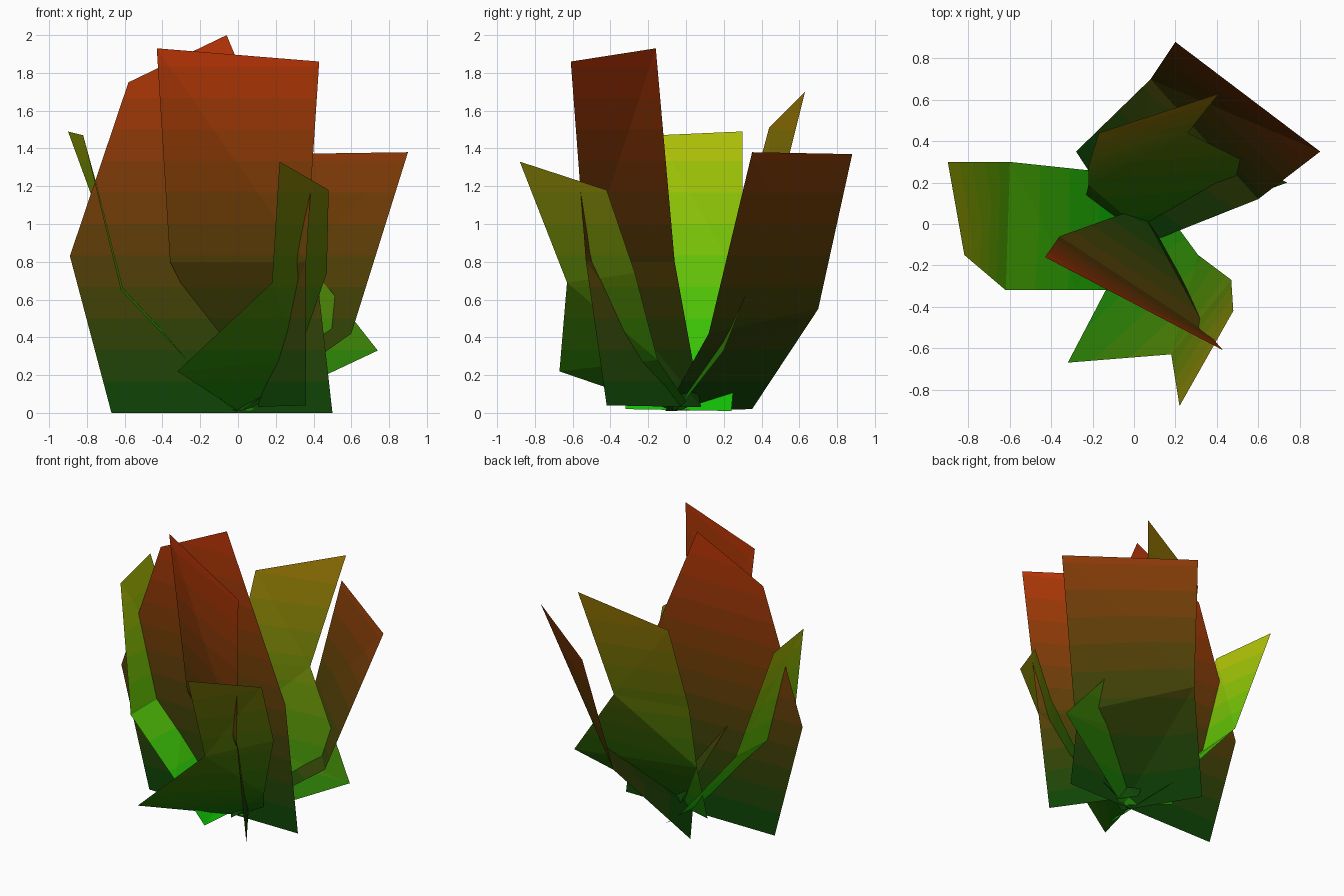
import bpy, bmesh

if "Cube" in bpy.data.objects:
    bpy.data.objects.remove(bpy.data.objects["Cube"])

BANDS = 12
TOP = 2.0


def palette(name, low, high):
    """One material per height band, blending from the base to the tip colour."""
    mats = []
    for i in range(BANDS):
        t = (i + 0.5) / BANDS
        m = bpy.data.materials.new(f"{name}_{i}")
        m.diffuse_color = [(a + (b - a) * t) ** 2.2 for a, b in zip(low, high)] + [1]
        m.use_nodes = True
        m.node_tree.nodes["Principled BSDF"].inputs["Base Color"].default_value = m.diffuse_color
        mats.append(m)
    return mats


red = palette("red_leaf", (0.06, 0.28, 0.06), (0.76, 0.22, 0.06))
gold = palette("gold_leaf", (0.10, 0.48, 0.05), (0.74, 0.48, 0.06))
lime = palette("lime_leaf", (0.06, 0.76, 0.06), (0.95, 0.76, 0.06))


def leaf(name, mats, rows):
    """Open strip through pairs of edge points, split into colour bands by height."""
    bm = bmesh.new()
    pairs = [[bm.verts.new(p) for p in row] for row in rows]
    for (a, b), (c, d) in zip(pairs, pairs[1:]):
        bm.faces.new((a, b, d, c))
    bmesh.ops.triangulate(bm, faces=bm.faces[:])
    for i in range(1, BANDS):
        bmesh.ops.bisect_plane(bm, geom=bm.verts[:] + bm.edges[:] + bm.faces[:],
                               plane_co=(0, 0, TOP * i / BANDS), plane_no=(0, 0, 1))
    for f in bm.faces:
        z = f.calc_center_median().z
        f.material_index = max(0, min(BANDS - 1, int(z / TOP * BANDS)))
    me = bpy.data.meshes.new(name)
    bm.to_mesh(me)
    bm.free()
    for m in mats:
        me.materials.append(m)
    ob = bpy.data.objects.new(name, me)
    bpy.context.collection.objects.link(ob)
    return ob


# Flat upright leaf across the middle
leaf("centre_leaf", red, [
    ((-0.67, -0.04, 0.0), (0.50, -0.04, 0.0)),
    ((-0.89, -0.04, 0.83), (0.40, -0.04, 0.89)),
    ((-0.58, -0.04, 1.75), (-0.06, -0.04, 2.0))])

# Tall red leaf leaning forward
leaf("front_red_leaf", red, [
    ((0.03, 0.08, 0.03), (0.36, -0.42, 0.04)),
    ((-0.36, -0.06, 0.80), (0.36, -0.53, 0.80)),
    ((-0.43, -0.16, 1.93), (0.43, -0.61, 1.86))])

# Red leaf leaning to the back right
leaf("back_red_leaf", red, [
    ((0.02, -0.11, 0.01), (-0.28, 0.35, 0.02)),
    ((0.60, 0.12, 0.42), (0.08, 0.70, 0.55)),
    ((0.90, 0.35, 1.38), (0.20, 0.88, 1.37))])

# Short gold leaf at the front
leaf("front_gold_leaf", gold, [
    ((0.0, -0.06, 0.01), (0.20, 0.0, 0.06)),
    ((-0.32, -0.67, 0.22), (0.31, -0.15, 0.28)),
    ((0.18, -0.63, 0.69), (0.47, -0.27, 0.74)),
    ((0.22, -0.88, 1.33), (0.48, -0.42, 1.18))])

# Gold leaf at the back, crossing the back red leaf
leaf("back_gold_leaf", gold, [
    ((0.06, -0.05, 0.01), (-0.24, 0.10, 0.06)),
    ((0.74, 0.20, 0.33), (-0.22, 0.19, 0.45)),
    ((0.26, 0.44, 0.94), (-0.22, 0.28, 0.91)),
    ((0.41, 0.63, 1.70), (-0.17, 0.44, 1.51))])

# Lime leaf curving out to the left
leaf("left_lime_leaf", lime, [
    ((-0.04, -0.32, 0.02), (0.0, 0.24, 0.01)),
    ((-0.27, -0.32, 0.28), (-0.13, 0.25, 0.12)),
    ((-0.62, -0.32, 0.65), (-0.60, 0.30, 0.67)),
    ((-0.82, -0.15, 1.47), (-0.90, 0.30, 1.49))])
